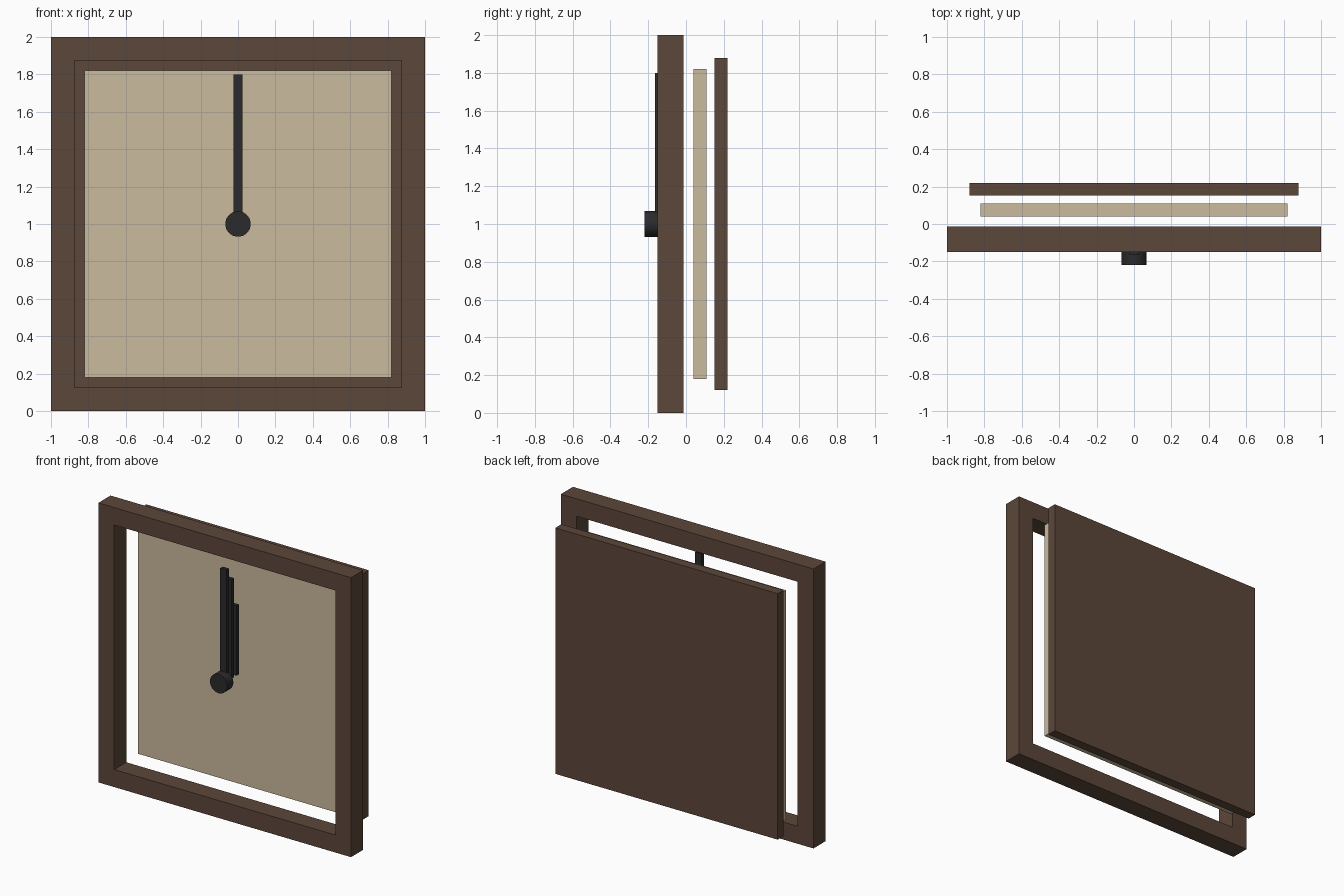
import bpy
import math

default = bpy.data.objects.get("Cube")
if default:
    bpy.data.objects.remove(default, do_unlink=True)


def material(name, rgb):
    mat = bpy.data.materials.new(name)
    mat.use_nodes = True
    colour = (*rgb, 1.0)
    mat.diffuse_color = colour
    mat.node_tree.nodes["Principled BSDF"].inputs["Base Color"].default_value = colour
    return mat


def box(name, mat, x, y, z):
    """Box from (low, high) pairs on each axis."""
    bpy.ops.mesh.primitive_cube_add(size=1, location=[sum(a) / 2 for a in (x, y, z)])
    obj = bpy.context.object
    obj.name = name
    obj.scale = [a[1] - a[0] for a in (x, y, z)]
    bpy.ops.object.transform_apply(location=False, rotation=False, scale=True)
    obj.data.materials.append(mat)
    return obj


def square(name, mat, half, y):
    """Upright square slab centred on the dial."""
    return box(name, mat, (-half, half), y, (1 - half, 1 + half))


wood = material("dark brown wood", (0.107, 0.063, 0.042))
cream = material("cream", (0.60, 0.495, 0.342))
black = material("soft black", (0.024, 0.024, 0.025))

# Frame with a square opening
frame = square("frame", wood, 1.0, (-0.15, -0.013))
cutter = square("frame_cutter", wood, 0.875, (-0.4, 0.4))
cut = frame.modifiers.new("opening", "BOOLEAN")
cut.operation = "DIFFERENCE"
cut.solver = "EXACT"
cut.object = cutter
bpy.context.view_layer.objects.active = frame
bpy.ops.object.modifier_apply(modifier=cut.name)
bpy.data.objects.remove(cutter, do_unlink=True)

# Dial and back panel, spaced apart behind the frame
square("dial", cream, 0.82, (0.041, 0.109))
square("back_panel", wood, 0.88, (0.152, 0.22))

# Three hands stacked in depth, longest at the front
for name, front, tip in (("second_hand", -0.165, 1.8),
                         ("minute_hand", -0.108, 1.71),
                         ("hour_hand", -0.052, 1.5)):
    box(name, black, (-0.025, 0.025), (front, front + 0.027), (1.0, tip))

# Hub
bpy.ops.mesh.primitive_cylinder_add(vertices=32, radius=0.068, depth=0.07,
                                    location=(0, -0.185, 1),
                                    rotation=(math.pi / 2, 0, 0))
hub = bpy.context.object
hub.name = "hub"
hub.data.materials.append(black)
bpy.ops.object.shade_smooth_by_angle()
